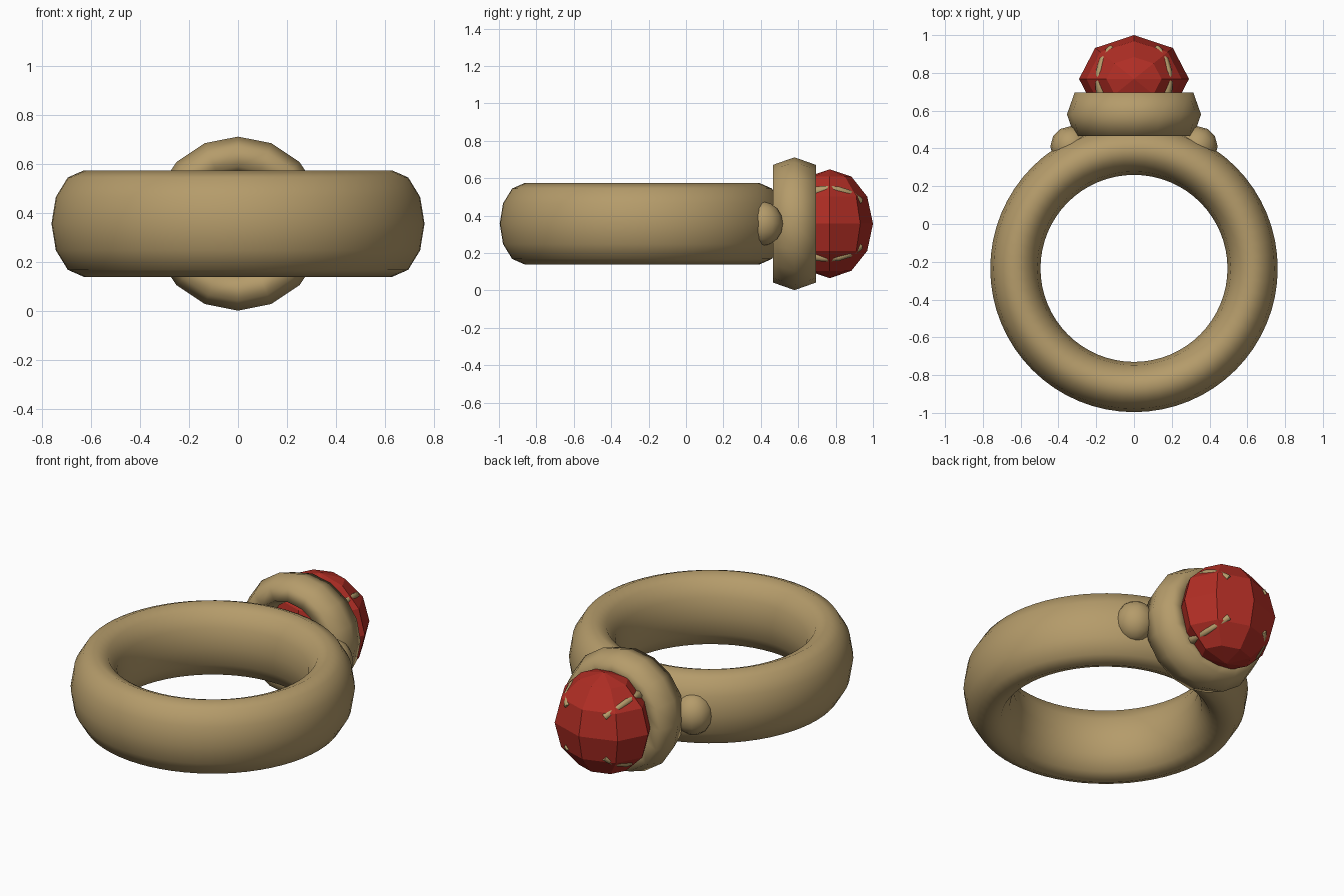
import bpy, math
from mathutils import Vector

if "Cube" in bpy.data.objects:
    bpy.data.objects.remove(bpy.data.objects["Cube"])

CZ = 0.357            # height of the ring's mid plane
RING_Y = -0.235       # centre of the band
GEM_Y = 0.768         # centre of the stone


def material(name, color):
    m = bpy.data.materials.new(name)
    m.diffuse_color = (*color, 1)
    m.use_nodes = True
    m.node_tree.nodes["Principled BSDF"].inputs["Base Color"].default_value = m.diffuse_color
    return m


gold = material("antique gold", (0.46, 0.33, 0.145))
red = material("ruby red", (0.44, 0.027, 0.018))


def finish(name, mat, smooth=True):
    ob = bpy.context.object
    ob.name = name
    ob.data.materials.append(mat)
    bpy.ops.object.transform_apply(location=False, rotation=True, scale=True)
    if smooth:
        bpy.ops.object.shade_smooth()
    return ob


# Band: tall oval section swept round the finger
bpy.ops.mesh.primitive_torus_add(major_segments=64, minor_segments=12,
                                 major_radius=0.628, minor_radius=0.133,
                                 location=(0, RING_Y, CZ))
bpy.context.object.scale = (1, 1, 1.635)
finish("band", gold)

# Bezel: six-sided collar holding the stone, axis along y
bpy.ops.mesh.primitive_torus_add(major_segments=16, minor_segments=6,
                                 major_radius=0.274, minor_radius=0.081,
                                 location=(0, 0.58, CZ), rotation=(math.pi / 2, 0, 0))
bpy.context.object.scale = (1, 1, 1.64)
finish("bezel", gold)

# Faceted stone
bpy.ops.mesh.primitive_uv_sphere_add(segments=8, ring_count=6, radius=1,
                                     location=(0, GEM_Y, CZ))
bpy.context.object.scale = (0.291, 0.232, 0.291)
finish("gemstone", red, smooth=False)

# Shoulder beads where the band meets the bezel
for side, label in ((-1, "left"), (1, "right")):
    bpy.ops.mesh.primitive_uv_sphere_add(segments=12, ring_count=8, radius=1,
                                         location=(side * 0.335, 0.41, CZ))
    bpy.context.object.scale = (0.108, 0.108, 0.118)
    finish(label + "_shoulder_bead", gold)

# Four claws: thin tapered tubes bent over the stone, nearly flush with it
for i in range(4):
    a = math.radians(45 + 90 * i)
    out = Vector((math.cos(a), 0, math.sin(a)))
    cu = bpy.data.curves.new("claw", 'CURVE')
    cu.dimensions = '3D'
    cu.bevel_depth = 0.025
    cu.bevel_resolution = 1
    cu.use_fill_caps = True
    sp = cu.splines.new('POLY')
    angles = (-35, -20, -5, 12, 28, 44, 50)
    sp.points.add(len(angles) - 1)
    for p, t in zip(sp.points, angles):
        t_r = math.radians(t)
        pos = out * (0.262 * math.cos(t_r)) + Vector((0, GEM_Y + 0.212 * math.sin(t_r), CZ))
        p.co = (*pos, 1)
        p.radius = 1.15 if t < -10 else 0.8
    cu.materials.append(gold)
    ob = bpy.data.objects.new("claw_%d" % (i + 1), cu)
    bpy.context.collection.objects.link(ob)
